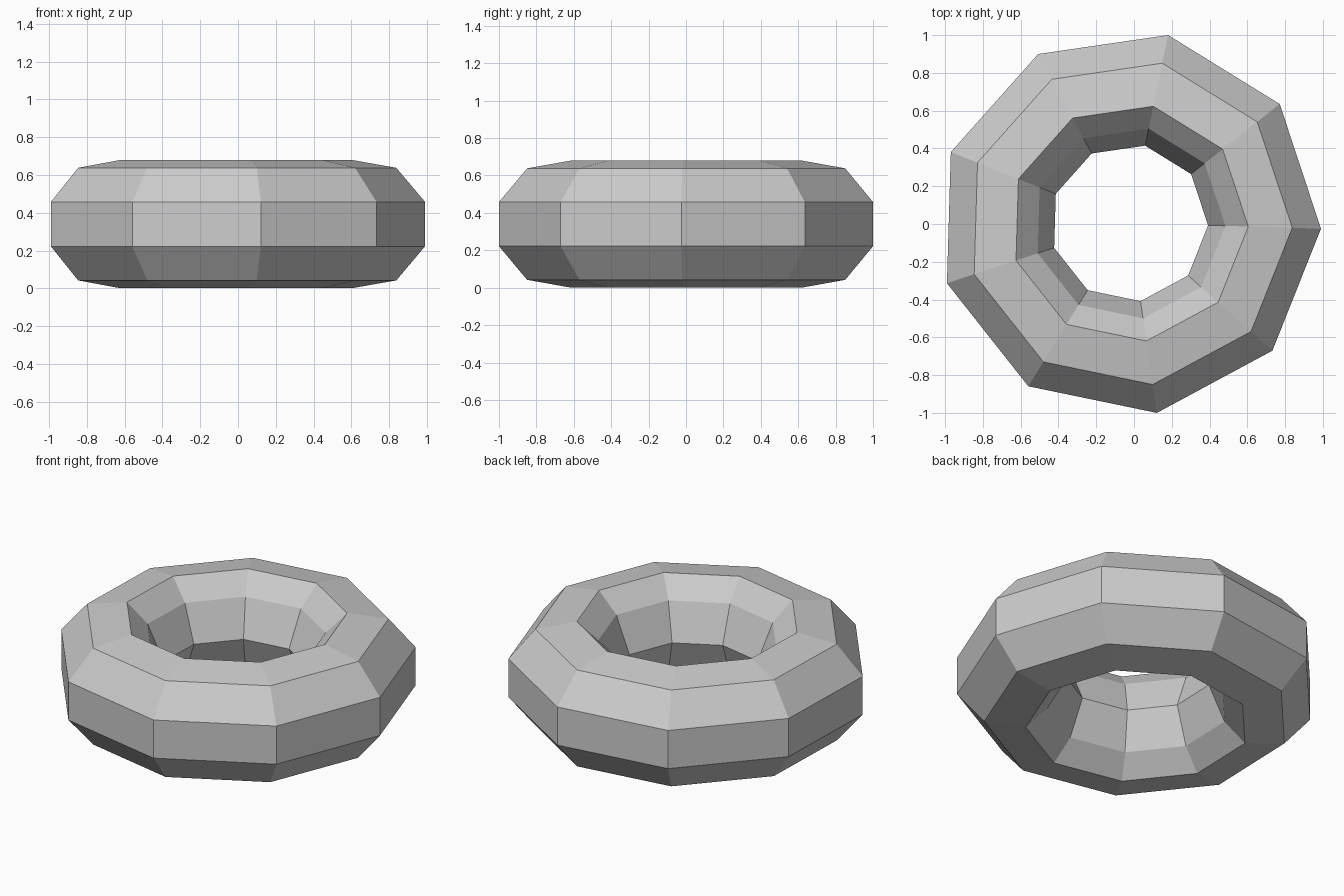
import bpy, bmesh
from math import radians, sin, cos

if "Cube" in bpy.data.objects:
    bpy.data.objects.remove(bpy.data.objects["Cube"])

SIDES = 9            # segments around the ring
START = radians(-1.7)
CX, CY, CZ = -0.0257, 0.0053, 0.34

# Cross-section, upper half (radius, height above the middle), outside to inside
upper = [(1.016, 0.118), (0.864, 0.298), (0.631, 0.339), (0.51, 0.221)]
inner = [(0.418, 0.0)]
profile = upper + inner + [(r, -h) for r, h in reversed(upper)]

# Revolve the nine-point section into a faceted ring
bm = bmesh.new()
rings = []
for i in range(SIDES):
    a = START + radians(360 / SIDES) * i
    rings.append([bm.verts.new((CX + r * cos(a), CY + r * sin(a), CZ + h))
                  for r, h in profile])
n = len(profile)
for i in range(SIDES):
    p, q = rings[i], rings[(i + 1) % SIDES]
    for j in range(n):
        k = (j + 1) % n
        bm.faces.new((p[j], q[j], q[k], p[k]))
bmesh.ops.recalc_face_normals(bm, faces=bm.faces)

mesh = bpy.data.meshes.new("faceted_ring")
bm.to_mesh(mesh)
bm.free()
ring = bpy.data.objects.new("faceted_ring", mesh)
bpy.context.collection.objects.link(ring)
